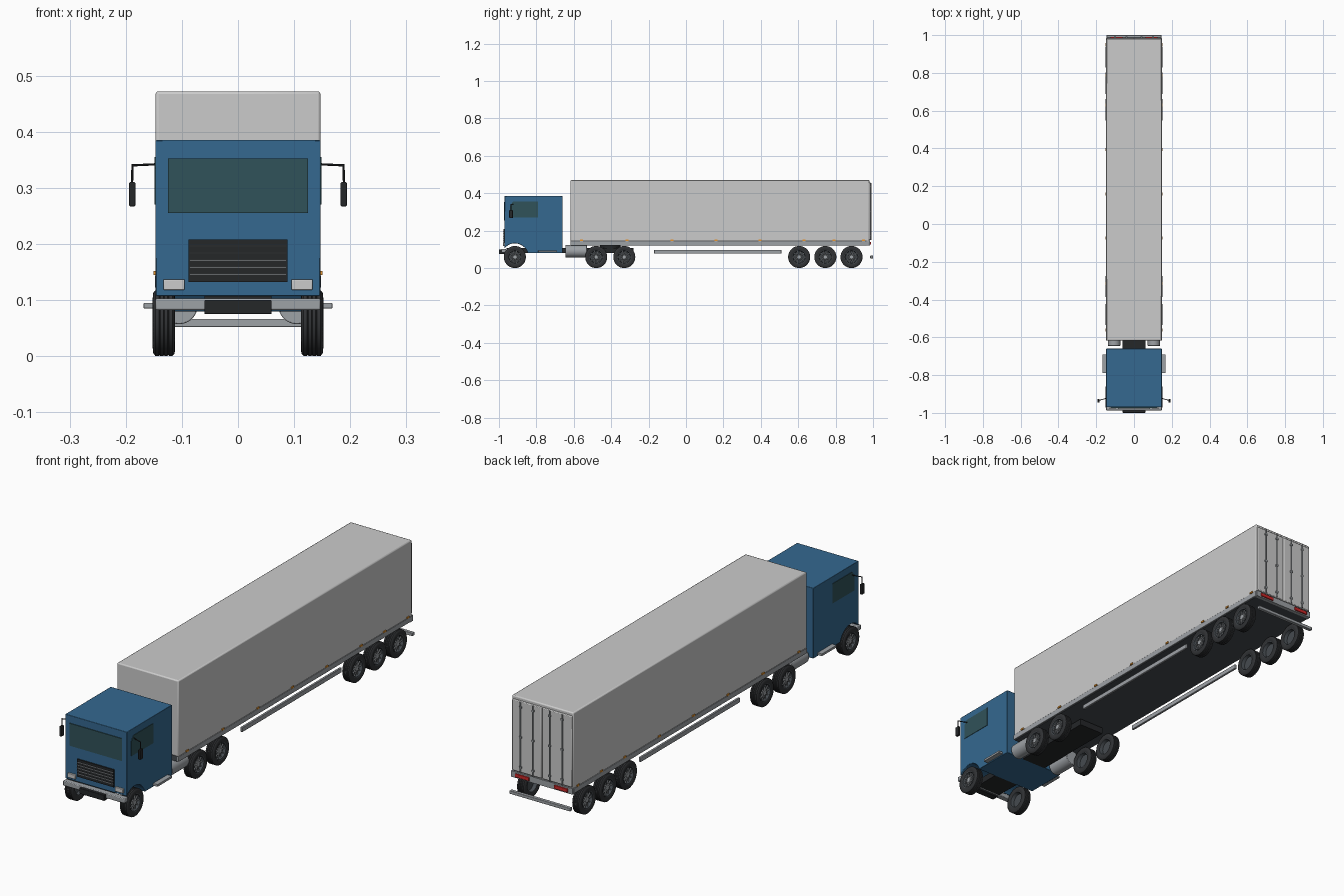
import bpy, bmesh
from math import sin, cos, pi, radians
from mathutils import Matrix, Vector

if "Cube" in bpy.data.objects:
    bpy.data.objects.remove(bpy.data.objects["Cube"])


def mat(name, r, g, b):
    m = bpy.data.materials.new(name)
    m.diffuse_color = (r, g, b, 1)
    m.use_nodes = True
    m.node_tree.nodes["Principled BSDF"].inputs["Base Color"].default_value = m.diffuse_color
    return m


BLUE = mat("blue_paint", 0.035, 0.14, 0.28)
GLASS = mat("dark_glass", 0.03, 0.085, 0.1)
BLACK = mat("black_plastic", 0.018, 0.02, 0.022)
RUBBER = mat("rubber", 0.03, 0.032, 0.035)
STEEL = mat("steel", 0.34, 0.36, 0.38)
DARK = mat("dark_underside", 0.06, 0.07, 0.08)
WHITE = mat("lamp_white", 0.85, 0.87, 0.88)
RED = mat("lamp_red", 0.6, 0.02, 0.02)
AMBER = mat("lamp_amber", 0.8, 0.3, 0.03)


def finish(name, bm, m=None, bevel=0, seg=2):
    bmesh.ops.recalc_face_normals(bm, faces=bm.faces)
    me = bpy.data.meshes.new(name)
    bm.to_mesh(me)
    bm.free()
    ob = bpy.data.objects.new(name, me)
    bpy.context.collection.objects.link(ob)
    if m:
        me.materials.append(m)
    if bevel:
        b = ob.modifiers.new("bevel", 'BEVEL')
        b.width, b.segments = bevel, seg
    bpy.ops.object.select_all(action='DESELECT')
    ob.select_set(True)
    bpy.context.view_layer.objects.active = ob
    bpy.ops.object.shade_smooth_by_angle(angle=radians(35))
    return ob


def add_box(bm, x0, x1, y0, y1, z0, z1):
    mtx = Matrix.Translation(((x0 + x1) / 2, (y0 + y1) / 2, (z0 + z1) / 2)) \
        @ Matrix.Diagonal((abs(x1 - x0), abs(y1 - y0), abs(z1 - z0), 1))
    bmesh.ops.create_cube(bm, size=1, matrix=mtx)


def box(name, x0, x1, y0, y1, z0, z1, m=None, bevel=0):
    bm = bmesh.new()
    add_box(bm, x0, x1, y0, y1, z0, z1)
    return finish(name, bm, m, bevel)


def pair(name, x0, x1, *rest, **kw):
    for s, side in ((1, "left"), (-1, "right")):
        box(f"{side}_{name}", s * x0, s * x1, *rest, **kw)


def add_cyl(bm, a, b, r, n=12):
    a, b = Vector(a), Vector(b)
    d = b - a
    mtx = Matrix.Translation((a + b) / 2) @ d.to_track_quat('Z', 'Y').to_matrix().to_4x4()
    bmesh.ops.create_cone(bm, cap_ends=True, segments=n, radius1=r, radius2=r,
                          depth=d.length, matrix=mtx)


def cyl(name, a, b, r, m=None, n=12, bevel=0):
    bm = bmesh.new()
    add_cyl(bm, a, b, r, n)
    return finish(name, bm, m, bevel)


def side_profile(name, pts, x0, x1, m, bevel=0):
    # (y, z) outline extruded along x
    bm = bmesh.new()
    f = bm.faces.new([bm.verts.new((x0, y, z)) for y, z in pts])
    ext = bmesh.ops.extrude_face_region(bm, geom=[f])["geom"]
    bmesh.ops.translate(bm, vec=(x1 - x0, 0, 0),
                        verts=[v for v in ext if isinstance(v, bmesh.types.BMVert)])
    return finish(name, bm, m, bevel)


def lathe(name, pts, centre, s, m, n=36):
    # (x, radius) outline turned around the x axis; s flips the side
    bm = bmesh.new()
    vs = [bm.verts.new((x, 0, r)) for x, r in pts]
    es = [bm.edges.new((vs[i], vs[i + 1])) for i in range(len(vs) - 1)]
    bmesh.ops.spin(bm, geom=vs + es, axis=(1, 0, 0), cent=(0, 0, 0),
                   angle=2 * pi, steps=n, use_merge=True)
    bmesh.ops.remove_doubles(bm, verts=bm.verts, dist=1e-5)
    bmesh.ops.transform(bm, verts=bm.verts,
                        matrix=Matrix.Translation(centre) @ Matrix.Diagonal((s, 1, 1, 1)))
    return finish(name, bm, m)


# Wheels: tyre with tread grooves, rim, spokes and hub
R = 0.059
TYRE = [(-0.017, 0.037), (-0.02, 0.045), (-0.019, 0.054), (-0.015, R), (-0.009, R),
        (-0.008, R - 0.002), (-0.006, R), (-0.001, R), (0, R - 0.002), (0.001, R),
        (0.006, R), (0.008, R - 0.002), (0.009, R), (0.015, R), (0.019, 0.054),
        (0.02, 0.045), (0.017, 0.037), (-0.017, 0.037)]
RIM = [(-0.017, 0.037), (-0.017, 0.034), (-0.002, 0.031), (-0.002, 0), (0.004, 0),
       (0.004, 0.031), (0.017, 0.034), (0.018, 0.038), (0.014, 0.038), (-0.017, 0.037)]


def wheel(tag, y, s):
    c = Vector((s * 0.132, y, R))
    lathe(f"{tag}_tyre", TYRE, c, s, RUBBER)
    lathe(f"{tag}_rim", RIM, c, s, DARK)
    bm = bmesh.new()
    for i in range(10):
        a = 2 * pi * i / 10
        d = Vector((0, cos(a), sin(a)))
        add_cyl(bm, c + d * 0.009 + Vector((s * 0.011, 0, 0)),
                c + d * 0.034 + Vector((s * 0.009, 0, 0)), 0.0028, 6)
    add_cyl(bm, c, c + Vector((s * 0.015, 0, 0)), 0.011, 16)
    finish(f"{tag}_spokes", bm, STEEL)


AXLES = {"steer": -0.915, "drive_front": -0.48, "drive_rear": -0.33,
         "trailer_front": 0.605, "trailer_middle": 0.745, "trailer_rear": 0.885}
for axle, y in AXLES.items():
    wheel(f"left_{axle}", y, 1)
    wheel(f"right_{axle}", y, -1)

# Cab body with open wheel arch
arch = [(-0.915 + 0.072 * cos(a), 0.06 + 0.072 * sin(a))
        for a in (radians(139.8 - i * 123.7 / 14) for i in range(15))]
side_profile("cab_body", [(-0.97, 0.385)] + arch + [(-0.66, 0.08), (-0.66, 0.385)],
             -0.147, 0.147, BLUE, bevel=0.002)
box("windscreen", -0.125, 0.125, -0.973, -0.96, 0.255, 0.352, GLASS)
for s, side in ((1, "left"), (-1, "right")):
    side_profile(f"{side}_door_window", [(-0.94, 0.27), (-0.79, 0.27), (-0.79, 0.355),
                 (-0.925, 0.355), (-0.94, 0.335)], s * 0.14, s * 0.149, GLASS)

# Grille with slats
box("grille", -0.088, 0.088, -0.975, -0.96, 0.132, 0.208, BLACK)
bm = bmesh.new()
for i in range(5):
    z = 0.145 + i * 0.0125
    add_box(bm, -0.086, 0.086, -0.979, -0.972, z, z + 0.002)
finish("grille_slats", bm, STEEL)

# Front bumper, headlights and cab steps
box("front_bumper", -0.147, 0.147, -0.987, -0.962, 0.082, 0.103, STEEL, bevel=0.003)
box("bumper_centre", -0.06, 0.06, -1.0, -0.97, 0.075, 0.1, BLACK, bevel=0.002)
pair("headlight", 0.095, 0.133, -0.978, -0.96, 0.118, 0.137, WHITE, bevel=0.002)
pair("cab_step", 0.135, 0.168, -0.79, -0.69, 0.085, 0.095, STEEL, bevel=0.001)

# Mirrors on bent arms
for s, side in ((1, "left"), (-1, "right")):
    bm = bmesh.new()
    add_cyl(bm, (s * 0.145, -0.922, 0.342), (s * 0.188, -0.935, 0.34), 0.002, 8)
    add_cyl(bm, (s * 0.188, -0.935, 0.342), (s * 0.189, -0.935, 0.3), 0.002, 8)
    finish(f"{side}_mirror_arm", bm, BLACK)
    box(f"{side}_mirror", s * 0.183, s * 0.194, -0.945, -0.926, 0.267, 0.31, BLACK, bevel=0.002)

# Tractor frame, coupling and fuel tanks
box("tractor_frame", -0.06, 0.06, -0.96, -0.28, 0.08, 0.108, BLACK)
cyl("coupling_plate", (0, -0.405, 0.105), (0, -0.405, 0.122), 0.055, BLACK, 24)
for s, side in ((1, "left"), (-1, "right")):
    cyl(f"{side}_fuel_tank", (s * 0.105, -0.645, 0.09), (s * 0.105, -0.53, 0.09),
        0.033, STEEL, 28, 0.002)

# Trailer box, floor and side rails
box("trailer_box", -0.147, 0.147, -0.617, 0.98, 0.142, 0.472, None, bevel=0.005)
box("trailer_floor", -0.142, 0.142, -0.615, 0.97, 0.12, 0.144, DARK)
pair("trailer_rail", 0.14, 0.148, -0.617, 0.978, 0.122, 0.144, STEEL, bevel=0.001)
box("trailer_rear_beam", -0.147, 0.147, 0.965, 0.985, 0.12, 0.146, STEEL)
pair("side_guard", 0.13, 0.14, -0.17, 0.51, 0.077, 0.097, STEEL, bevel=0.002)

# Side marker lamps
for i, y in enumerate((-0.56, -0.315, -0.075, 0.16, 0.395, 0.63, 0.79, 0.95)):
    pair(f"marker_{i}", 0.144, 0.151, y - 0.008, y + 0.008, 0.145, 0.152, AMBER)

# Rear doors with locking bars and hinges
pair("rear_door", 0.002, 0.143, 0.975, 0.986, 0.15, 0.458, None, bevel=0.003)
for s, side in ((1, "left"), (-1, "right")):
    bm = bmesh.new()
    for x in (0.04, 0.1):
        add_cyl(bm, (s * x, 0.99, 0.15), (s * x, 0.99, 0.456), 0.003, 10)
        for z in (0.17, 0.3, 0.43):
            add_box(bm, s * x - 0.005, s * x + 0.005, 0.984, 0.993, z, z + 0.008)
    finish(f"{side}_locking_bars", bm, STEEL)

# Tail lamps and rear underrun bar
pair("tail_lamp", 0.06, 0.125, 0.98, 0.99, 0.125, 0.14, RED, bevel=0.001)
box("rear_underrun_bar", -0.145, 0.145, 0.985, 1.0, 0.052, 0.066, STEEL, bevel=0.002)
